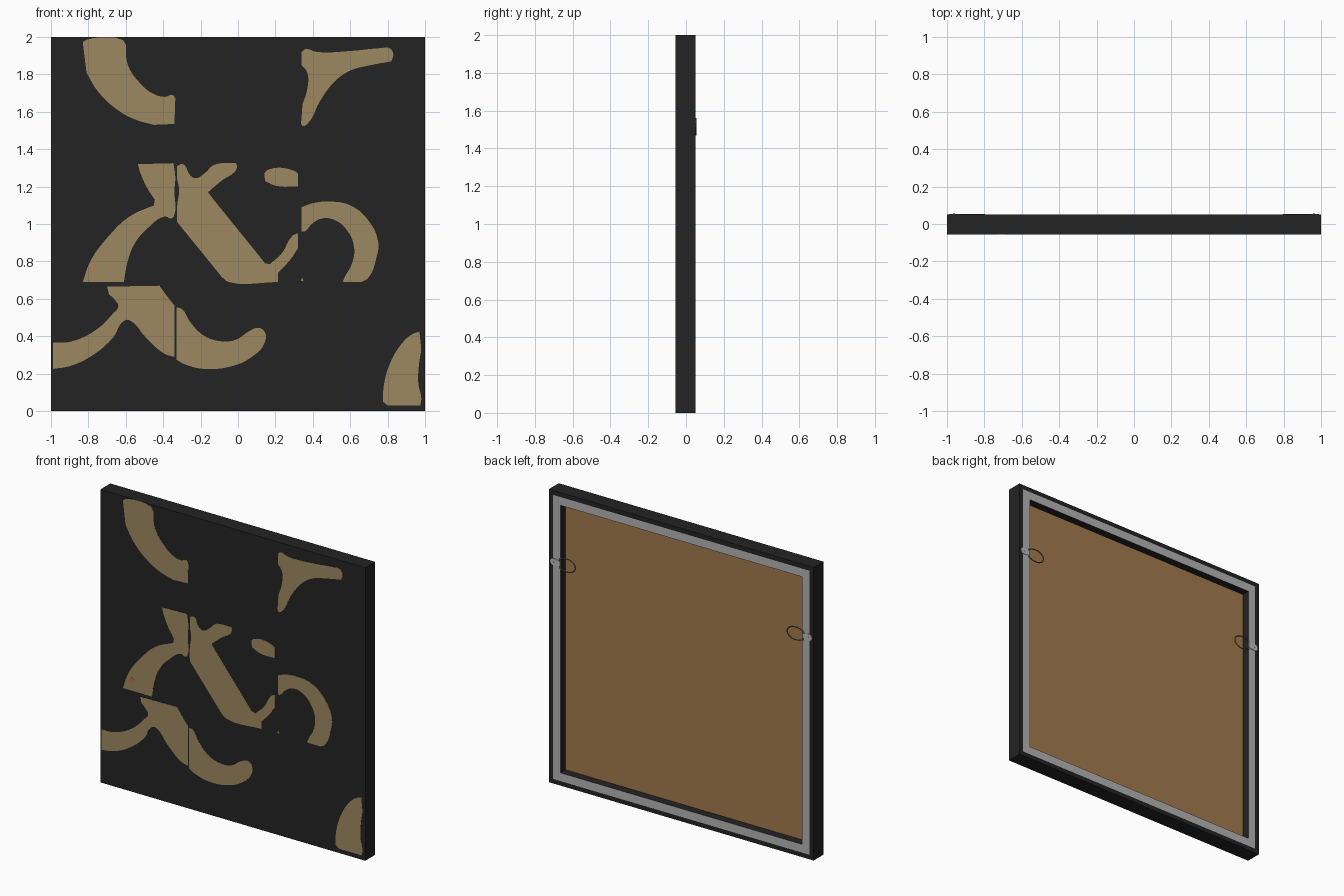
import bpy
import bmesh
import math

cube = bpy.data.objects.get("Cube")
if cube:
    bpy.data.objects.remove(cube, do_unlink=True)

FRONT, BACK = -0.055, 0.051


def material(name, color):
    mat = bpy.data.materials.new(name)
    mat.use_nodes = True
    rgba = (*color, 1.0)
    mat.diffuse_color = rgba
    mat.node_tree.nodes["Principled BSDF"].inputs["Base Color"].default_value = rgba
    return mat


black = material("black canvas", (0.017, 0.017, 0.017))
gold = material("dull gold paint", (0.34, 0.25, 0.115))
grey = material("grey lining", (0.45, 0.45, 0.45))
brown = material("brown backing", (0.36, 0.195, 0.075))
steel = material("steel", (0.5, 0.5, 0.5))
wire = material("dark wire", (0.16, 0.16, 0.16))
rust = material("rust paint", (0.42, 0.21, 0.1))


def add_object(name, mesh, *mats):
    obj = bpy.data.objects.new(name, mesh)
    bpy.context.collection.objects.link(obj)
    for mat in mats:
        obj.data.materials.append(mat)
    return obj


def mesh_from(name, bm, *mats):
    mesh = bpy.data.meshes.new(name)
    bm.to_mesh(mesh)
    bm.free()
    return add_object(name, mesh, *mats)


def curve_to_mesh(name, curve, mat):
    temp = bpy.data.objects.new(name + "_curve", curve)
    bpy.context.collection.objects.link(temp)
    bpy.context.view_layer.update()
    graph = bpy.context.evaluated_depsgraph_get()
    mesh = bpy.data.meshes.new_from_object(temp.evaluated_get(graph))
    bpy.data.objects.remove(temp, do_unlink=True)
    mesh.materials.clear()
    return add_object(name, mesh, mat)


def closed_spline(curve, runs):
    """Each run is a smooth stretch; runs meet at sharp corners."""
    nodes = [(p, 0 < i < len(run) - 1) for run in runs for i, p in enumerate(run)]
    spline = curve.splines.new("BEZIER")
    spline.bezier_points.add(len(nodes) - 1)
    spline.use_cyclic_u = True
    for point, (co, smooth) in zip(spline.bezier_points, nodes):
        point.co = (co[0], co[1], 0)
        kind = "AUTO" if smooth else "VECTOR"
        point.handle_left_type = point.handle_right_type = kind


def patch(name, *runs, mat=gold, lift=0.001):
    """Thin painted plate lying on the front of the canvas."""
    curve = bpy.data.curves.new(name, "CURVE")
    curve.dimensions = "2D"
    curve.fill_mode = "BOTH"
    curve.resolution_u = 5
    curve.extrude = lift
    closed_spline(curve, runs)
    obj = curve_to_mesh(name, curve, mat)
    obj.rotation_euler.x = math.pi / 2
    obj.location.y = FRONT
    return obj


# Canvas box with a grey lined rim and a recessed backing
bm = bmesh.new()
bmesh.ops.create_cube(bm, size=1)
for v in bm.verts:
    v.co = (v.co.x * 2, BACK if v.co.y > 0 else FRONT, v.co.z * 2 + 1)
back = next(f for f in bm.faces if f.normal.y > 0.9)
bmesh.ops.inset_region(bm, faces=[back], thickness=0.043)
lining = bmesh.ops.inset_region(bm, faces=[back], thickness=0.08)["faces"]
for f in lining:
    f.material_index = 1
bmesh.ops.inset_region(bm, faces=[back], thickness=0.0001)
for v in back.verts:
    v.co.y -= 0.055
back.material_index = 2
mesh_from("canvas_frame", bm, black, grey, brown)

# Painted patches, upper row
patch("upper_left_sweep",
      [(-.83, 1.97), (-.81, 1.985), (-.62, 1.985), (-.6, 1.96)],
      [(-.6, 1.9), (-.585, 1.84), (-.53, 1.76), (-.46, 1.7), (-.39, 1.68), (-.35, 1.69), (-.335, 1.67)],
      [(-.34, 1.535)],
      [(-.45, 1.53), (-.54, 1.555), (-.63, 1.6), (-.75, 1.71), (-.81, 1.81)])
patch("upper_right_wedge",
      [(.34, 1.92), (.36, 1.935), (.42, 1.92), (.6, 1.925), (.76, 1.94), (.81, 1.94), (.83, 1.91), (.82, 1.87)],
      [(.71, 1.85), (.6, 1.82), (.52, 1.765), (.44, 1.66), (.37, 1.535), (.345, 1.525), (.34, 1.57)],
      [(.345, 1.64), (.37, 1.72), (.37, 1.81), (.34, 1.85)])

# Painted patches, middle row
patch("middle_left_leg",
      [(-.535, 1.32)],
      [(-.345, 1.325), (-.335, 1.25), (-.34, 1.18), (-.34, 1.05), (-.355, 1.03), (-.39, 1.04),
       (-.48, .98), (-.55, .9), (-.59, .8), (-.61, .69)],
      [(-.83, .69), (-.79, .8), (-.7, .925), (-.58, 1.04), (-.45, 1.1)],
      [(-.445, 1.13), (-.49, 1.2), (-.525, 1.28)])
patch("middle_diagonal",
      [(-.325, 1.31), (-.295, 1.32), (-.255, 1.26), (-.225, 1.245), (-.18, 1.27), (-.13, 1.315), (-.09, 1.325)],
      [(-.01, 1.325), (-.005, 1.3), (-.09, 1.23), (-.16, 1.17)],
      [(-.13, 1.13), (.145, .79)],
      [(.17, .785), (.235, .845), (.295, .94), (.32, .95)],
      [(.32, .87), (.28, .81), (.215, .74)],
      [(.215, .69), (-.05, .69), (-.085, .715)],
      [(-.325, 1.01), (-.325, 1.1), (-.315, 1.18), (-.325, 1.24)])
patch("middle_dash",
      [(.14, 1.27), (.16, 1.29), (.3, 1.285), (.32, 1.27)],
      [(.32, 1.2), (.2, 1.205), (.145, 1.23)])
patch("middle_right_arch",
      [(.34, 1.09), (.395, 1.11), (.48, 1.12), (.6, 1.1), (.7, 1.015), (.75, .9), (.74, .82), (.695, .71), (.66, .69)],
      [(.56, .69), (.57, .715), (.61, .79), (.62, .88), (.58, .97), (.52, 1.02), (.45, 1.03),
       (.395, 1.0), (.355, .96), (.34, .96)])
patch("middle_speck", [(.335, .695), (.35, .695)], [(.343, .715)])
patch("rust_spot",
      [(-.79, .75), (-.77, .74), (-.75, .76), (-.77, .78), (-.79, .77)],
      mat=rust, lift=0.0015)

# Painted patches, lower row
patch("lower_left_fork",
      [(-.7, .665)],
      [(-.42, .67), (-.38, .615), (-.34, .565)],
      [(-.34, .29), (-.39, .305), (-.49, .39), (-.58, .485), (-.605, .485), (-.67, .39), (-.79, .29),
       (-.9, .24), (-.99, .225)],
      [(-.99, .365), (-.9, .37), (-.765, .43), (-.67, .52), (-.64, .56), (-.655, .59), (-.69, .625)])
patch("lower_middle_hook",
      [(-.33, .555), (-.3, .545), (-.255, .475), (-.185, .405), (-.105, .375), (-.015, .38), (.065, .43),
       (.11, .445), (.145, .42), (.135, .35), (.075, .29), (-.015, .245), (-.175, .225), (-.285, .25),
       (-.33, .275)])
patch("lower_right_fin",
      [(.775, .05), (.78, .14), (.815, .26), (.875, .36), (.93, .41), (.97, .425)],
      [(.98, .33), (.965, .22), (.965, .14), (.98, .07), (.975, .03)],
      [(.8, .03)])


# Hanging hardware, mirrored to both sides of the back
def mirrored(obj):
    obj.location = (0, BACK, 1.515)
    obj.rotation_euler.x = math.pi / 2
    center = bpy.data.objects.get("mirror_center")
    if not center:
        center = bpy.data.objects.new("mirror_center", None)
        center.hide_render = True
        bpy.context.collection.objects.link(center)
    mod = obj.modifiers.new("Mirror", "MIRROR")
    mod.mirror_object = center


strap = bpy.data.curves.new("hanger_strap", "CURVE")
strap.dimensions = "2D"
strap.fill_mode = "BOTH"
strap.extrude = 0.003
closed_spline(strap, [[(.915, -.015)], [(.95, -.022), (.975, -.02), (.988, 0), (.975, .02), (.95, .022)],
                      [(.915, .015)]])
mirrored(curve_to_mesh("hanger_strap", strap, steel))

ring = bpy.data.curves.new("hanger_ring", "CURVE")
ring.dimensions = "3D"
ring.bevel_depth = 0.004
ring.bevel_resolution = 1
ring.resolution_u = 6
closed_spline(ring, [[(.92, -.03), (.88, -.042), (.825, -.035), (.8, 0), (.825, .035), (.88, .042), (.92, .03)]])
mirrored(curve_to_mesh("hanger_ring", ring, wire))

bm = bmesh.new()
bmesh.ops.create_uvsphere(bm, u_segments=12, v_segments=6, radius=0.009)
for v in bm.verts:
    v.co = (v.co.x + 0.962, v.co.y, v.co.z * 0.5)
mirrored(mesh_from("hanger_screw", bm, wire))
